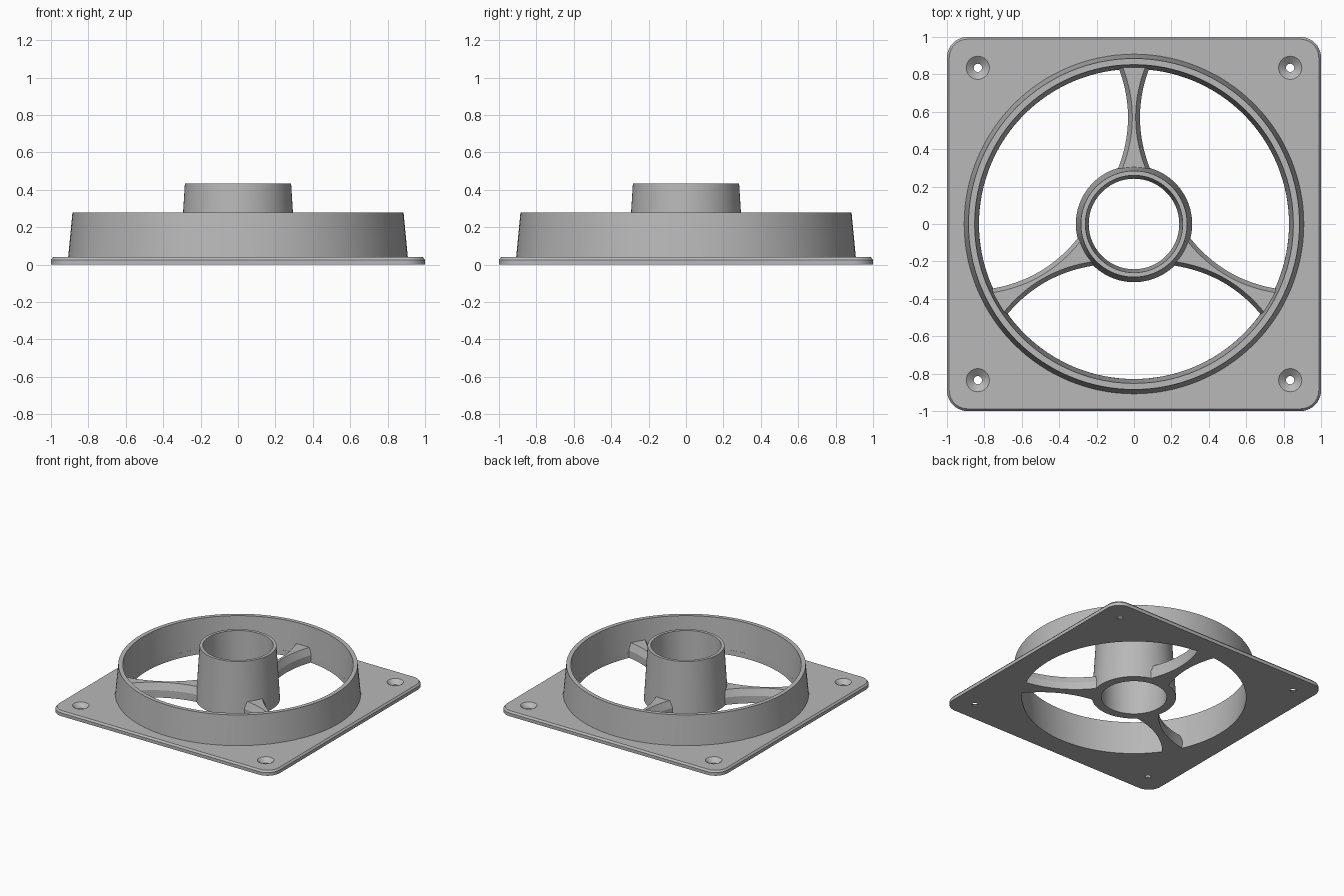
import bpy, bmesh
from math import sin, cos, pi, radians
from mathutils import Matrix, Vector

if "Cube" in bpy.data.objects:
    bpy.data.objects.remove(bpy.data.objects["Cube"], do_unlink=True)

GREY = (0.48, 0.48, 0.48, 1)
plastic = bpy.data.materials.new("grey_plastic")
plastic.use_nodes = True
plastic.diffuse_color = GREY
plastic.node_tree.nodes["Principled BSDF"].inputs["Base Color"].default_value = GREY


def loft(name, loops, closed=False):
    """Bridge equal loops of points; cap the ends, or join last to first."""
    bm = bmesh.new()
    rows = [[bm.verts.new(p) for p in loop] for loop in loops]
    n = len(rows[0])
    pairs = list(zip(rows, rows[1:]))
    if closed:
        pairs.append((rows[-1], rows[0]))
    else:
        bm.faces.new(rows[0])
        bm.faces.new(rows[-1])
    for a, b in pairs:
        for i in range(n):
            j = (i + 1) % n
            bm.faces.new((a[i], a[j], b[j], b[i]))
    bmesh.ops.recalc_face_normals(bm, faces=bm.faces)
    mesh = bpy.data.meshes.new(name)
    bm.to_mesh(mesh)
    bm.free()
    mesh.materials.append(plastic)
    obj = bpy.data.objects.new(name, mesh)
    bpy.context.collection.objects.link(obj)
    return obj


def circle(r, z, n, x=0, y=0):
    return [Vector((x + r * cos(2 * pi * i / n), y + r * sin(2 * pi * i / n), z))
            for i in range(n)]


def rounded_square(half, radius, z, steps=10):
    points = []
    for quarter in range(4):
        sx = 1 if quarter in (0, 3) else -1
        sy = 1 if quarter < 2 else -1
        for k in range(steps + 1):
            a = (quarter + k / steps) * pi / 2
            points.append(Vector((sx * (half - radius) + radius * cos(a),
                                  sy * (half - radius) + radius * sin(a), z)))
    return points


def spoke_outline(inset, z, steps=24):
    """Waisted strip from the hub to the ring along +y."""
    side = []
    for k in range(steps + 1):
        y = 0.28 + 0.57 * k / steps
        side.append((0.032 + 0.052 * ((y - 0.57) / 0.27) ** 2 - inset, y))
    return ([Vector((w, y, z)) for w, y in side]
            + [Vector((-w, y, z)) for w, y in reversed(side)])


# Mounting plate with a chamfered top edge
plate = loft("mounting_plate", [rounded_square(1, 0.11, 0),
                                rounded_square(1, 0.11, 0.026),
                                rounded_square(0.988, 0.098, 0.04)])

# Central opening and four countersunk screw holes
cutters = [loft("opening_cutter", [circle(0.826, -0.04, 128), circle(0.834, 0.08, 128)])]
for sx in (-1, 1):
    for sy in (-1, 1):
        steps = [(0.022, -0.02), (0.022, 0.008), (0.062, 0.04), (0.062, 0.06)]
        cutters.append(loft("screw_cutter", [circle(r, z, 32, sx * 0.835, sy * 0.835)
                                             for r, z in steps]))
bpy.context.view_layer.objects.active = plate
for cutter in cutters:
    cutter.hide_render = True
    mod = plate.modifiers.new("hole", "BOOLEAN")
    mod.operation = "DIFFERENCE"
    mod.solver = "EXACT"
    mod.object = cutter
    bpy.ops.object.modifier_apply(modifier=mod.name)
    bpy.data.objects.remove(cutter, do_unlink=True)
parts = [plate]

# Tapered outer ring and hub tube
parts.append(loft("outer_ring", [circle(r, z, 128) for r, z in
             [(0.908, 0.04), (0.885, 0.28), (0.852, 0.28), (0.8315, 0.04)]], closed=True))
parts.append(loft("hub_tube", [circle(r, z, 96) for r, z in
             [(0.311, 0), (0.284, 0.435), (0.26, 0.435), (0.242, 0)]], closed=True))

# Three waisted spokes with chamfered tops
for i in range(3):
    spoke = loft("spoke_%d" % (i + 1), [spoke_outline(0, 0), spoke_outline(0, 0.06),
                                        spoke_outline(0.023, 0.115)])
    spoke.data.transform(Matrix.Rotation(radians(120 * i), 4, "Z"))
    parts.append(spoke)

# Smooth the round walls, keep the edges crisp
bpy.ops.object.select_all(action="DESELECT")
for part in parts:
    part.select_set(True)
bpy.ops.object.shade_smooth_by_angle(angle=radians(20))
